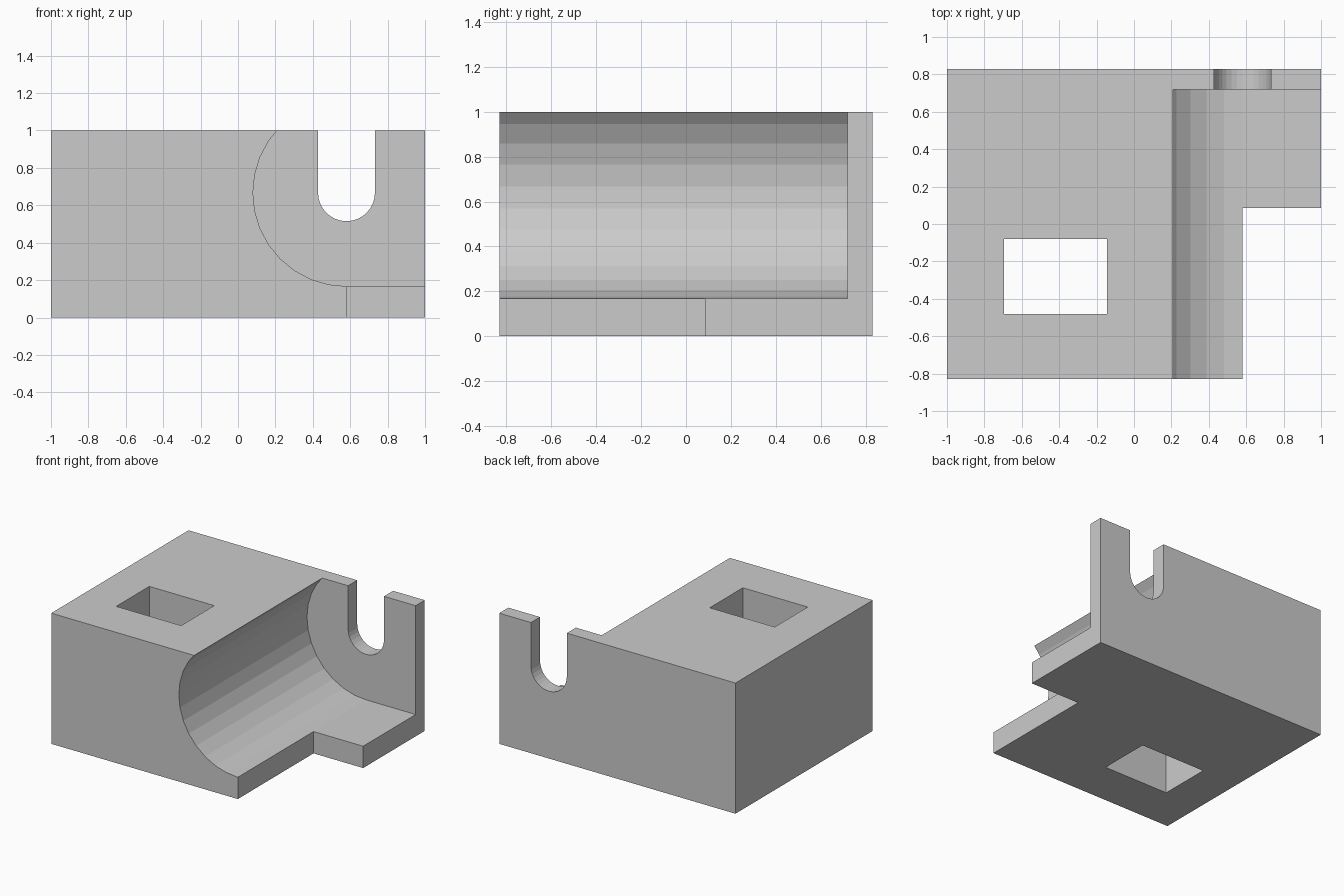
import bpy, bmesh, math

if "Cube" in bpy.data.objects:
    bpy.data.objects.remove(bpy.data.objects["Cube"])

grey = bpy.data.materials.new("plain grey")
grey.diffuse_color = (0.6, 0.6, 0.6, 1)
grey.use_nodes = True
grey.node_tree.nodes["Principled BSDF"].inputs["Base Color"].default_value = grey.diffuse_color


def prism(name, profile, y0, y1):
    """Extrude an (x, z) profile from y0 to y1."""
    bm = bmesh.new()
    face = bm.faces.new([bm.verts.new((x, y0, z)) for x, z in profile])
    ext = bmesh.ops.extrude_face_region(bm, geom=[face])
    for v in ext["geom"]:
        if isinstance(v, bmesh.types.BMVert):
            v.co.y = y1
    bmesh.ops.recalc_face_normals(bm, faces=bm.faces)
    mesh = bpy.data.meshes.new(name)
    bm.to_mesh(mesh)
    bm.free()
    mesh.materials.append(grey)
    obj = bpy.data.objects.new(name, mesh)
    bpy.context.collection.objects.link(obj)
    return obj


def rect(x0, x1, z0, z1):
    return [(x0, z0), (x1, z0), (x1, z1), (x0, z1)]


def arc(r, a0, a1, n):
    """Points around the shared channel axis."""
    angles = [math.radians(a0 + (a1 - a0) * i / n) for i in range(n + 1)]
    return [(CX + r * math.cos(a), CZ + r * math.sin(a)) for a in angles]


CX, CZ = 0.58, 0.667
DEPTH = 0.83

# Solid block
block = prism("bracket_block", rect(-1, 1, 0, 1), -DEPTH, DEPTH)

cutters = [
    # Rounded channel, stopping at the thin back wall
    prism("channel_cutter", arc(0.5, 90, 270, 16) + [(1.2, CZ - 0.5), (1.2, CZ + 0.5)],
          -1, 0.72),
    # Missing front corner of the floor
    prism("corner_cutter", rect(CX, 1.2, -0.2, 0.5), -1, 0.085),
    # U-shaped slot in the back wall
    prism("slot_cutter", arc(0.152, 180, 360, 16) + [(CX + 0.152, 1.2), (CX - 0.152, 1.2)],
          0.6, 1),
    # Rectangular hole through the body
    prism("hole_cutter", rect(-0.695, -0.145, -0.2, 1.2), -0.48, -0.08),
]

bpy.context.view_layer.objects.active = block
for cutter in cutters:
    cutter.hide_render = True
    mod = block.modifiers.new(cutter.name, "BOOLEAN")
    mod.operation = "DIFFERENCE"
    mod.solver = "EXACT"
    mod.object = cutter
    bpy.ops.object.modifier_apply(modifier=mod.name)
for cutter in cutters:
    bpy.data.objects.remove(cutter)
